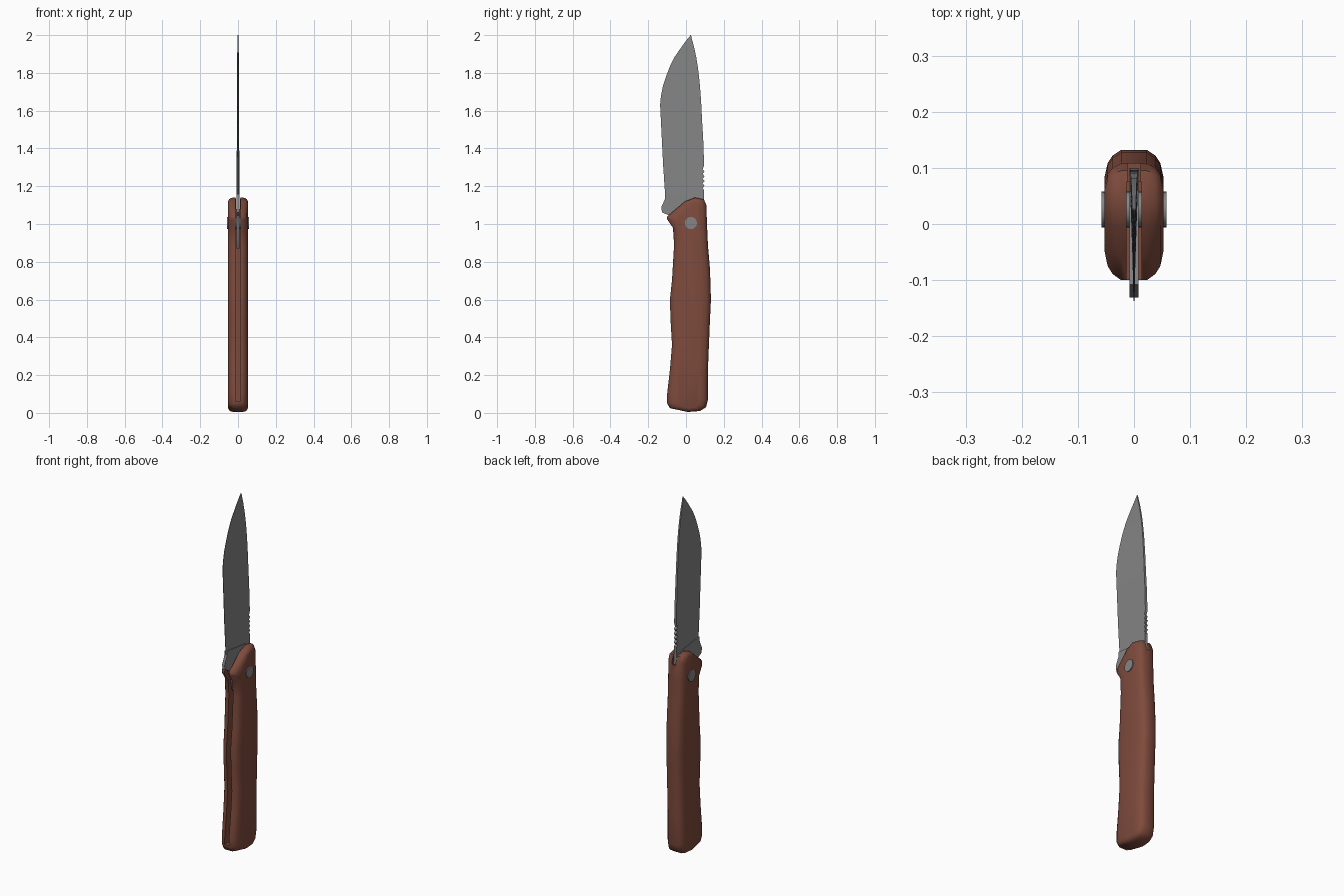
import bpy, bmesh
from math import radians

if "Cube" in bpy.data.objects:
    bpy.data.objects.remove(bpy.data.objects["Cube"], do_unlink=True)


def material(name, rgb):
    m = bpy.data.materials.new(name)
    m.use_nodes = True
    m.diffuse_color = (*rgb, 1)
    node = next(n for n in m.node_tree.nodes if n.type == 'BSDF_PRINCIPLED')
    node.inputs["Base Color"].default_value = (*rgb, 1)
    node.inputs["Roughness"].default_value = 0.6
    return m


steel = material("steel grey", (0.235, 0.235, 0.235))
wood = material("reddish brown wood", (0.21, 0.07, 0.046))


def loft(name, rings, mat, angle=35):
    """Bridge equal closed rings of points and cap both ends."""
    bm = bmesh.new()
    loops = [[bm.verts.new(p) for p in ring] for ring in rings]
    n = len(loops[0])
    for a, b in zip(loops, loops[1:]):
        for i in range(n):
            j = (i + 1) % n
            bm.faces.new((a[i], a[j], b[j], b[i]))
    bm.faces.new(loops[0])
    bm.faces.new(loops[-1])
    bmesh.ops.recalc_face_normals(bm, faces=bm.faces)
    me = bpy.data.meshes.new(name)
    bm.to_mesh(me)
    bm.free()
    ob = bpy.data.objects.new(name, me)
    bpy.context.collection.objects.link(ob)
    if mat:
        me.materials.append(mat)
        smooth(ob, angle)
    return ob


def smooth(ob, angle):
    bpy.ops.object.select_all(action='DESELECT')
    ob.select_set(True)
    bpy.context.view_layer.objects.active = ob
    bpy.ops.object.shade_smooth_by_angle(angle=radians(angle))


def plate(name, outline, half, mat):
    return loft(name, [[(x, y, z) for y, z in outline] for x in (-half, half)], mat)


# Handle: side outline, narrowed in steps towards each flat side
handle_outline = [
    (.108, 1.10), (.095, 1.13), (.048, 1.14), (-.005, 1.12), (-.058, 1.075),
    (-.10, 1.04), (-.10, 1.025), (-.069, .98), (-.063, .89), (-.074, .705),
    (-.085, .6), (-.082, .495), (-.074, .36), (-.085, .23), (-.10, .10),
    (-.10, .05), (-.085, .025), (.01, .005), (.074, .01), (.106, .03),
    (.116, .07), (.116, .23), (.127, .495), (.132, .6), (.127, .76),
    (.116, .89), (.111, 1.0)]
steps = [(.023, 1, 1), (.038, .91, .995), (.047, .79, .985), (.053, .55, .965)]
sections = [(-x, a, b) for x, a, b in reversed(steps)] + steps
rings = [[(x, .02 + (y - .02) * a, .57 + (z - .57) * b) for y, z in handle_outline]
         for x, a, b in sections]
handle = loft("handle", rings, wood, 50)

# Folding slot, open at the front and across the top
slot_front = [(-.3, .06), (.075, .06), (.075, 1.3), (-.3, 1.3)]
slot_top = [(0, 1.08), (.3, 1.08), (.3, 1.25), (0, 1.25)]
for outline, half in ((slot_front, .013), (slot_top, .0115)):
    cutter = plate("slot_cutter", outline, half, None)
    cutter.hide_render = True
    mod = handle.modifiers.new("slot", 'BOOLEAN')
    mod.operation = 'DIFFERENCE'
    mod.solver = 'EXACT'
    mod.object = cutter
    bpy.context.view_layer.objects.active = handle
    bpy.ops.object.modifier_apply(modifier=mod.name)
    bpy.data.objects.remove(cutter, do_unlink=True)
smooth(handle, 50)

# Blade: wedge sections of height, cutting edge and spine
stations = [(1.12, -.111, .094), (1.18, -.112, .096)]
stations += [(1.19 + i * .0125, -.113 - i * .0008, .098 if i % 2 else .088)
             for i in range(9)]
stations += [(1.31, -.121, .096), (1.45, -.128, .091), (1.55, -.133, .085),
             (1.63, -.137, .081), (1.675, -.133, .078), (1.73, -.122, .074),
             (1.78, -.106, .069), (1.835, -.085, .062), (1.885, -.06, .054),
             (1.94, -.022, .042), (1.98, .008, .031), (2.0, .025, .027)]
rings = []
for z, edge, spine in stations:
    t = .008 - .0045 * (z - 1.12) / .88
    rings.append([(-.001, edge, z), (.001, edge, z), (t, spine, z), (-t, spine, z)])
loft("blade", rings, steel, 25)

# Blade base with its kick, running down into the slot
plate("blade_tang", [(.094, 1.14), (.1, 1.07), (.085, .95), (.05, .88), (-.01, .87),
                     (-.045, .92), (-.06, .99), (-.09, 1.045), (-.127, 1.062),
                     (-.131, 1.09), (-.112, 1.13), (-.108, 1.16), (-.02, 1.15)],
      .008, steel)

# Pivot pin through the handle
bpy.ops.mesh.primitive_cylinder_add(vertices=24, radius=.032, depth=.115,
                                    location=(0, .026, 1.005),
                                    rotation=(0, radians(90), 0))
pin = bpy.context.object
pin.name = "pivot_pin"
pin.data.materials.append(steel)
smooth(pin, 35)
